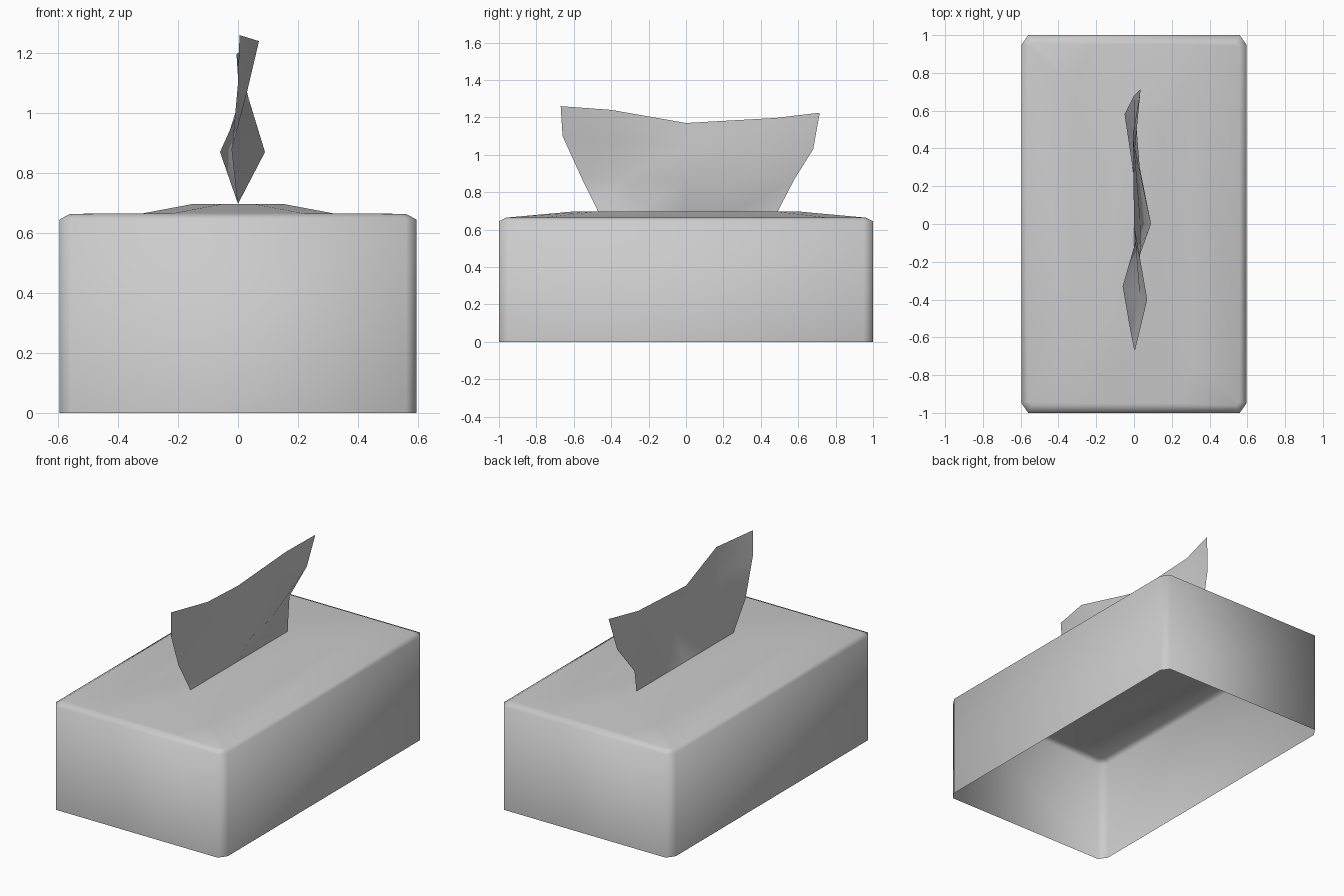
import bpy
import bmesh

cube = bpy.data.objects.get("Cube")
if cube:
    bpy.data.objects.remove(cube, do_unlink=True)

grey = bpy.data.materials.new("soft_grey")
grey.use_nodes = True
colour = (0.6, 0.6, 0.6, 1)
grey.diffuse_color = colour
grey.node_tree.nodes["Principled BSDF"].inputs["Base Color"].default_value = colour


def finish(name, bm):
    mesh = bpy.data.meshes.new(name)
    bm.to_mesh(mesh)
    bm.free()
    mesh.materials.append(grey)
    for p in mesh.polygons:
        p.use_smooth = True
    obj = bpy.data.objects.new(name, mesh)
    bpy.context.collection.objects.link(obj)
    return obj


def ring(bm, hx, hy, cx, cy, z):
    """Rectangle with cut corners, anticlockwise from above."""
    pts = [(hx, cy - hy), (hx, hy - cy), (hx - cx, hy), (cx - hx, hy),
           (-hx, hy - cy), (-hx, cy - hy), (cx - hx, -hy), (hx - cx, -hy)]
    return [bm.verts.new((x, y, z)) for x, y in pts]


# Carton: open underneath, chamfered corners, gently raised top
bm = bmesh.new()
levels = [(0.595, 1.0, 0.035, 0.05, 0), (0.595, 1.0, 0.035, 0.05, 0.645),
          (0.56, 0.96, 0.02, 0.02, 0.664), (0.32, 0.95, 0.1, 0.2, 0.665),
          (0.15, 0.6, 0.1, 0.12, 0.697)]
rings = [ring(bm, *level) for level in levels]
for low, high in zip(rings, rings[1:]):
    for i in range(8):
        j = (i + 1) % 8
        bm.faces.new((low[i], low[j], high[j], high[i]))
bm.faces.new(rings[-1])
finish("carton", bm)

# Tissue: one folded sheet; each row runs front to back
rows = [
    [(0, -0.47, 0.697), (0, -0.25, 0.697), (0, 0, 0.697), (0, 0.25, 0.697), (0, 0.49, 0.697)],
    [(-0.02, -0.56, 0.88), (-0.06, -0.33, 0.87), (0.09, 0, 0.87), (0.03, 0.3, 0.87), (-0.05, 0.58, 0.87)],
    [(0, -0.66, 1.1), (0.03, -0.38, 1.07), (0.035, 0, 1.05), (0.005, 0.4, 1.04), (0.0, 0.68, 1.03)],
    [(0.005, -0.67, 1.26), (0.07, -0.4, 1.24), (0, 0, 1.17), (-0.005, 0.48, 1.197), (0.035, 0.715, 1.225)],
]
bm = bmesh.new()
grid = [[bm.verts.new(p) for p in row] for row in rows]
for low, high in zip(grid, grid[1:]):
    for i in range(len(low) - 1):
        bm.faces.new((low[i], low[i + 1], high[i + 1], high[i]))
finish("tissue", bm)
